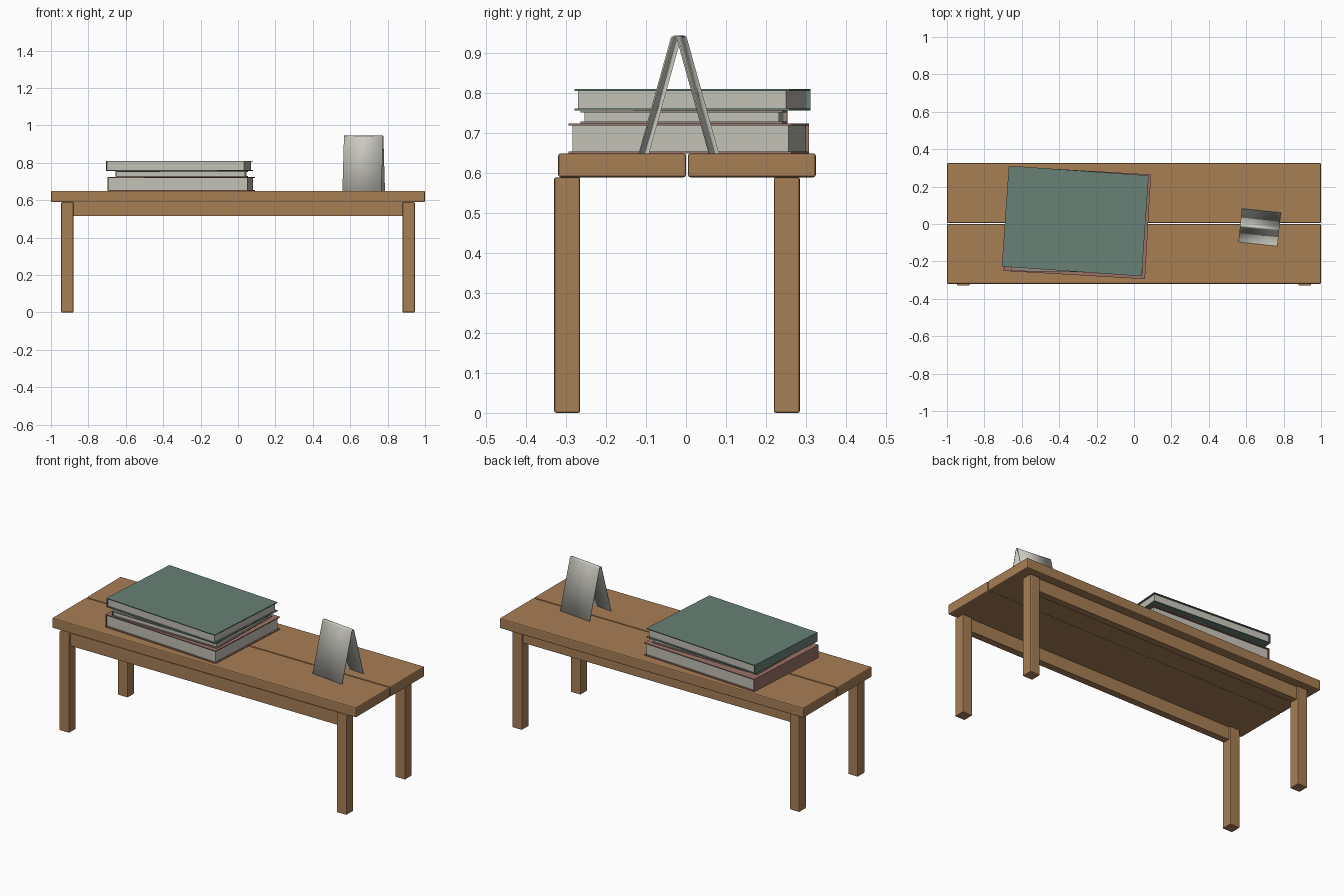
import bpy
import bmesh
import math
from mathutils import Matrix, Vector

cube = bpy.data.objects.get("Cube")
if cube:
    bpy.data.objects.remove(cube, do_unlink=True)


def material(name, rgb):
    mat = bpy.data.materials.new(name)
    mat.use_nodes = True
    color = (*rgb, 1.0)
    mat.diffuse_color = color
    mat.node_tree.nodes["Principled BSDF"].inputs["Base Color"].default_value = color
    return mat


WOOD = material("warm wood", (0.39, 0.21, 0.09))
PAGES = material("pale paper", (0.54, 0.53, 0.47))
GREEN = material("sage green cover", (0.14, 0.22, 0.18))
RED = material("dusty red cover", (0.32, 0.17, 0.13))
TAUPE = material("taupe cover", (0.30, 0.25, 0.22))
CARD = material("card stock", (0.62, 0.61, 0.55))


def new_object(name, bm, mat):
    bmesh.ops.recalc_face_normals(bm, faces=bm.faces)
    mesh = bpy.data.meshes.new(name)
    bm.to_mesh(mesh)
    bm.free()
    obj = bpy.data.objects.new(name, mesh)
    bpy.context.collection.objects.link(obj)
    mesh.materials.append(mat)
    return obj


def box(name, low, high, mat, bevel=0.0):
    """Box between two corners, with optional softened edges."""
    low, high = Vector(low), Vector(high)
    bm = bmesh.new()
    bmesh.ops.create_cube(bm, size=1)
    bmesh.ops.scale(bm, vec=high - low, verts=bm.verts)
    bmesh.ops.translate(bm, vec=(low + high) / 2, verts=bm.verts)
    obj = new_object(name, bm, mat)
    if bevel:
        mod = obj.modifiers.new("soft edges", 'BEVEL')
        mod.width = bevel
        mod.segments = 2
    return obj


# Bench top: two planks with a narrow gap
box("front_plank", (-1, -0.32, 0.59), (1, 0, 0.65), WOOD, 0.006)
box("back_plank", (-1, 0.005, 0.59), (1, 0.325, 0.65), WOOD, 0.006)

# Legs and long rails
for row, y in (("front", -0.33), ("back", 0.22)):
    for side, x in (("right", -0.945), ("left", 0.88)):
        box(f"{row}_{side}_leg", (x, y, 0), (x + 0.065, y + 0.065, 0.59), WOOD, 0.005)
    box(f"{row}_rail", (-0.88, y + 0.012, 0.515), (0.88, y + 0.053, 0.59), WOOD)


def book(name, center, size, bottom, top, angle, cover):
    """Page block held between two boards and a spine on the right side."""
    w, d = size[0] / 2, size[1] / 2
    board, lip = 0.005, 0.009
    parts = [
        box(name + "_bottom_cover", (-w, -d, bottom), (w, d, bottom + board), cover),
        box(name + "_top_cover", (-w, -d, top - board), (w, d, top), cover),
        box(name + "_spine", (-w, -d, bottom + board), (-w + board, d, top - board), cover),
        box(name + "_pages", (-w + board, -d + lip, bottom + board),
            (w - lip, d - lip, top - board), PAGES),
    ]
    for part in parts:
        part.location = (*center, 0)
        part.rotation_euler.z = math.radians(angle)


book("lower_book", (-0.303, 0.007), (0.757, 0.56), 0.65, 0.725, -3.3, RED)
book("middle_book", (-0.3, -0.005), (0.70, 0.505), 0.725, 0.757, -1, TAUPE)
book("upper_book", (-0.314, 0.016), (0.75, 0.54), 0.757, 0.811, -4, GREEN)

# Folded tent card: two leaning panels joined by a rounded fold
radius, fold_z, foot, steps = 0.010, 0.935, 0.09, 6
profile = [(-foot, 0.65)]
for i in range(steps + 1):
    a = math.radians(165 - 150 * i / steps)
    profile.append((radius * math.cos(a), fold_z + radius * math.sin(a)))
profile.append((foot, 0.65))

bm = bmesh.new()
rows = [[bm.verts.new((x, y, z)) for y, z in profile] for x in (-0.105, 0.105)]
for i in range(len(profile) - 1):
    bm.faces.new((rows[0][i], rows[1][i], rows[1][i + 1], rows[0][i + 1]))
bmesh.ops.transform(
    bm, verts=bm.verts,
    matrix=Matrix.Translation((0.672, -0.018, 0)) @ Matrix.Rotation(math.radians(-6), 4, 'Z'))
card = new_object("tent_card", bm, CARD)
for face in card.data.polygons:
    face.use_smooth = True
# Keep the outside of the fold in place and thicken inwards
if card.data.polygons[steps // 2].normal.z < 0:
    card.data.flip_normals()
thick = card.modifiers.new("thickness", 'SOLIDIFY')
thick.thickness = 0.004
thick.offset = -1
